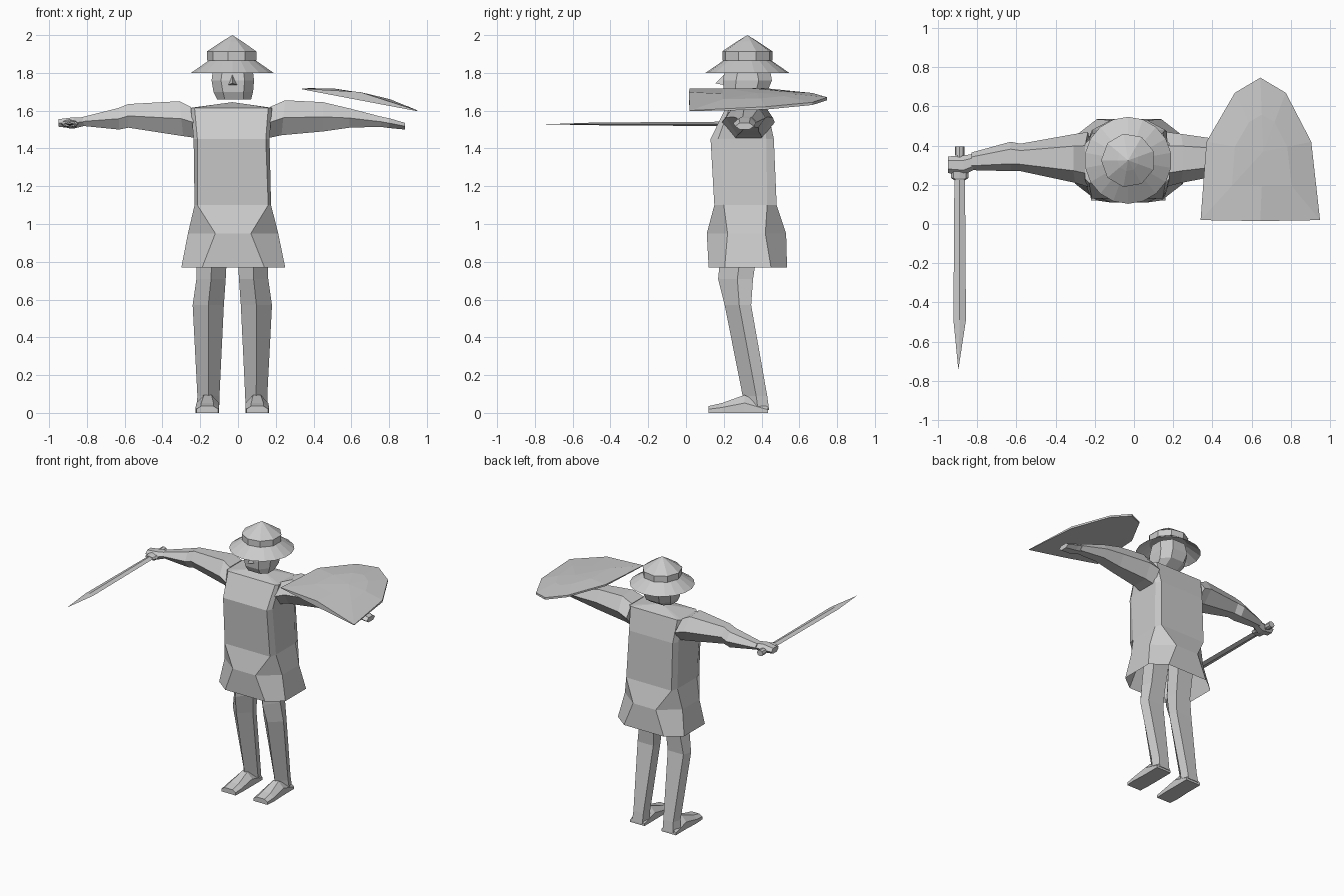
import bpy, bmesh, math
from mathutils import Vector

if "Cube" in bpy.data.objects:
    bpy.data.objects.remove(bpy.data.objects["Cube"])

CX, CY = -0.03, 0.325          # body axis
grey = bpy.data.materials.new("plain grey")
grey.diffuse_color = (0.6, 0.6, 0.6, 1)
grey.use_nodes = True
grey.node_tree.nodes["Principled BSDF"].inputs["Base Color"].default_value = grey.diffuse_color


def loft(name, rings, start=True, end=True):
    """Skin a list of equal-length point rings; one-point rings become tips."""
    bm = bmesh.new()
    vs = [[bm.verts.new(p) for p in r] for r in rings]
    for a, b in zip(vs, vs[1:]):
        n = max(len(a), len(b))
        for i in range(n):
            j = (i + 1) % n
            if len(b) == 1:
                bm.faces.new((a[i], a[j], b[0]))
            elif len(a) == 1:
                bm.faces.new((a[0], b[j], b[i]))
            else:
                bm.faces.new((a[i], a[j], b[j], b[i]))
    if start and len(vs[0]) > 2:
        bm.faces.new(vs[0][::-1])
    if end and len(vs[-1]) > 2:
        bm.faces.new(vs[-1])
    bmesh.ops.recalc_face_normals(bm, faces=bm.faces)
    me = bpy.data.meshes.new(name)
    bm.to_mesh(me)
    bm.free()
    me.materials.append(grey)
    ob = bpy.data.objects.new(name, me)
    bpy.context.collection.objects.link(ob)
    return ob


def circle(r, z, n, cy=CY):
    return [(CX + r * math.cos(2 * math.pi * (i + .5) / n),
             cy + r * math.sin(2 * math.pi * (i + .5) / n), z) for i in range(n)]


def octagon(z, x0, x1, y0, y1, cx, cy):
    """Rectangle with cut corners, at height z."""
    return [(x0 + cx, y0, z), (x1 - cx, y0, z), (x1, y0 + cy, z), (x1, y1 - cy, z),
            (x1 - cx, y1, z), (x0 + cx, y1, z), (x0, y1 - cy, z), (x0, y0 + cy, z)]


# hat: conical brim, banded crown and pointed top
loft("hat_brim", [circle(0.222, 1.80, 18), circle(0.12, 1.87, 18)], False, False)
loft("hat_band", [circle(0.135, 1.865, 9), circle(0.135, 1.912, 9)])
loft("hat_crown", [circle(0.138, 1.912, 9), circle(0.055, 1.967, 9), [(CX, CY, 2.0)]])

# head and nose
loft("head", [octagon(1.66, -0.11, 0.07, 0.22, 0.37, 0.04, 0.04),
              octagon(1.70, -0.13, 0.08, 0.20, 0.43, 0.05, 0.06),
              octagon(1.76, -0.14, 0.085, 0.195, 0.455, 0.05, 0.07),
              octagon(1.84, -0.13, 0.075, 0.21, 0.44, 0.05, 0.07)])
loft("nose", [[(-0.055, 0.205, 1.735), (0.0, 0.205, 1.735), (CX, 0.205, 1.795)],
              [(CX, 0.155, 1.745)]])

# tunic: open at the hem, flared skirt
loft("tunic", [octagon(0.77, -0.30, 0.25, 0.12, 0.535, 0.11, 0.085),
               octagon(0.95, -0.265, 0.213, 0.11, 0.53, 0.145, 0.11),
               octagon(1.10, -0.23, 0.175, 0.15, 0.48, 0.015, 0.05),
               octagon(1.45, -0.235, 0.167, 0.13, 0.465, 0.02, 0.04),
               octagon(1.615, -0.25, 0.18, 0.21, 0.43, 0.02, 0.02),
               [(CX, CY, 1.645)]], False)


def arm_ring(x, y0, y1, z0, z1, tilt=0.0):
    """Six-sided arm section; tilt moves the lower edge along x."""
    w, zm = y1 - y0, (z0 + z1) / 2
    return [(x + tilt, y0 + .25 * w, z0), (x + tilt / 2, y0, zm), (x, y0 + .25 * w, z1),
            (x, y1 - .25 * w, z1), (x + tilt / 2, y1, zm), (x + tilt, y1 - .25 * w, z0)]


# arms
loft("sword_arm", [arm_ring(-0.25, 0.19, 0.47, 1.455, 1.62, 0.03),
                   arm_ring(-0.31, 0.21, 0.46, 1.465, 1.65, 0.02),
                   arm_ring(-0.58, 0.27, 0.41, 1.51, 1.635),
                   arm_ring(-0.63, 0.27, 0.42, 1.50, 1.615),
                   arm_ring(-0.83, 0.275, 0.365, 1.52, 1.565)])
loft("shield_arm", [arm_ring(0.17, 0.19, 0.47, 1.455, 1.62, -0.01),
                    arm_ring(0.25, 0.21, 0.46, 1.47, 1.655, -0.02),
                    arm_ring(0.45, 0.25, 0.43, 1.49, 1.645),
                    arm_ring(0.59, 0.27, 0.42, 1.51, 1.612),
                    arm_ring(0.77, 0.275, 0.375, 1.515, 1.565)])

# hands
loft("sword_hand", [arm_ring(-0.81, 0.28, 0.36, 1.52, 1.565),
                    arm_ring(-0.87, 0.25, 0.35, 1.505, 1.565),
                    arm_ring(-0.95, 0.26, 0.345, 1.515, 1.555)])
loft("shield_hand", [arm_ring(0.75, 0.28, 0.37, 1.515, 1.57),
                     arm_ring(0.80, 0.25, 0.37, 1.508, 1.56),
                     arm_ring(0.885, 0.26, 0.36, 1.50, 1.535)])


def rod_ring(y, rx, rz, n=8, x=-0.89, z=1.53):
    return [(x + rx * math.cos(2 * math.pi * i / n), y,
             z + rz * math.sin(2 * math.pi * i / n)) for i in range(n)]


# sword
loft("sword_blade", [rod_ring(0.25, 0.027, 0.012, 4), rod_ring(-0.49, 0.032, 0.007, 4),
                     [(-0.897, -0.745, 1.528)]])
loft("sword_guard", [rod_ring(0.275, 0.025, 0.025), rod_ring(0.265, 0.045, 0.022),
                     rod_ring(0.235, 0.045, 0.018), rod_ring(0.225, 0.03, 0.014)])
loft("sword_grip", [rod_ring(0.36, 0.015, 0.015), rod_ring(0.26, 0.015, 0.015)])
loft("sword_pommel", [rod_ring(0.395, 0.025, 0.022), rod_ring(0.35, 0.025, 0.022)])

# shield: tilted plate with a shallow domed top
outline = [(0.34, 0.02), (0.645, 0.015), (0.95, 0.02), (0.905, 0.42), (0.775, 0.67),
           (0.645, 0.747), (0.515, 0.67), (0.37, 0.42)]


def tilt_z(x):
    return 1.655 - 0.19 * (x - 0.645)


def dome(x, y):
    return 0.04 * max(0, 1 - ((x - 0.645) / 0.305) ** 2) * (1 if y < 0.5 else 0.3)


mid = Vector((0.66, 0.37))
rim = [(x, y, tilt_z(x)) for x, y in outline]
edge = [(x, y, tilt_z(x) + 0.004 + dome(x, y)) for x, y in outline]
inner = []
for x, y in outline:
    p = mid.lerp(Vector((x, y)), 0.5)
    inner.append((p.x, p.y, tilt_z(p.x) + 0.036))
loft("shield", [rim, edge, inner, [(mid.x, mid.y, tilt_z(mid.x) + 0.042)]])


def leg_ring(z, inner, outer, front, back, side):
    """Front-ridged section; inner and outer are distances from the body axis."""
    m = (inner + outer) / 2
    fy, by = front, back
    sy = fy + (by - fy) * 0.55
    return [(CX + side * x, y, z) for x, y in
            ((m, fy), (outer, sy), (outer - .02, by), (inner + .015, by), (inner, sy))]


# legs and feet, mirrored about the body axis
for side, tag in ((-1, "right"), (1, "left")):
    loft(tag + "_leg", [leg_ring(1.0, 0.02, 0.19, 0.20, 0.40, side),
                        leg_ring(0.71, 0.035, 0.19, 0.17, 0.355, side),
                        leg_ring(0.57, 0.045, 0.21, 0.205, 0.345, side),
                        leg_ring(0.09, 0.068, 0.185, 0.30, 0.43, side),
                        leg_ring(0.015, 0.07, 0.19, 0.31, 0.44, side)])

    def foot_ring(y, x0, x1, z1, inset):
        return [(CX + side * x, y, z) for x, z in
                ((x0, 0), (x1, 0), (x1, z1 * .55), (x1 - inset, z1), (x0 + inset, z1), (x0, z1 * .55))]
    loft(tag + "_foot", [foot_ring(0.435, 0.07, 0.19, 0.03, 0.015),
                         foot_ring(0.31, 0.07, 0.19, 0.095, 0.04),
                         foot_ring(0.19, 0.07, 0.195, 0.052, 0.03),
                         foot_ring(0.12, 0.075, 0.19, 0.036, 0.025)])
